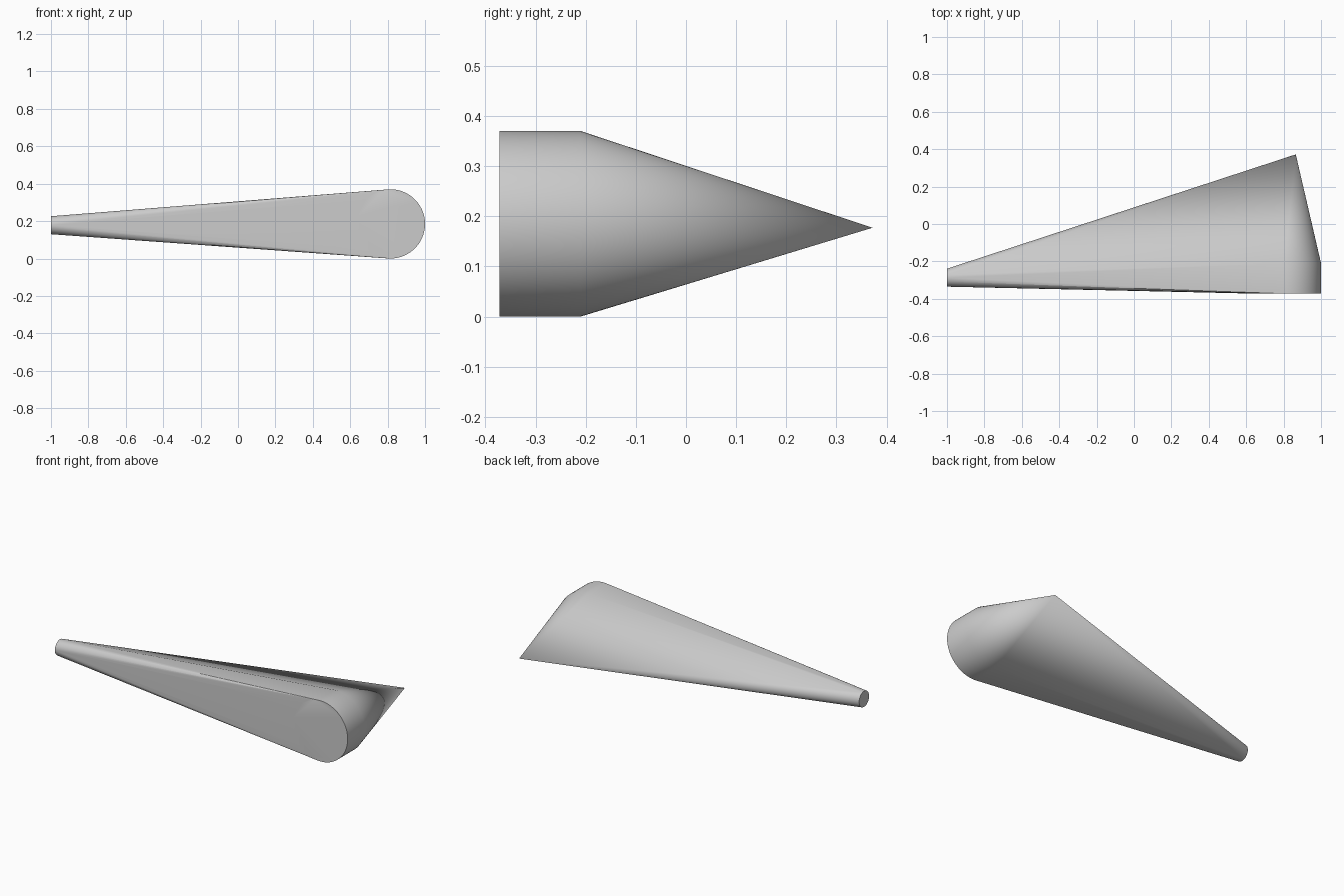
import bpy, bmesh, math
from mathutils import Vector

# Remove the default cube
cube = bpy.data.objects.get("Cube")
if cube:
    bpy.data.objects.remove(cube, do_unlink=True)

SEGMENTS = 96


def ring(bm, centre, radius, u, v):
    """Circle of points in the plane spanned by u and v."""
    for i in range(SEGMENTS):
        a = math.tau * i / SEGMENTS
        bm.verts.new(Vector(centre) + radius * (math.cos(a) * Vector(u) + math.sin(a) * Vector(v)))


X, Y, Z = (1, 0, 0), (0, 1, 0), (0, 0, 1)
bm = bmesh.new()

# Rounded heel: short drum along y
for y in (-0.372, -0.21):
    ring(bm, (0.815, y, 0.185), 0.185, X, Z)
# Slim tip: small disc facing -x
ring(bm, (-1, -0.287, 0.178), 0.048, Y, Z)
# Rear point
bm.verts.new((0.865, 0.372, 0.177))

# Stretch one taut skin over the three
hull = bmesh.ops.convex_hull(bm, input=bm.verts)
unused = {g for g in hull["geom_interior"] + hull["geom_unused"] if isinstance(g, bmesh.types.BMVert)}
bmesh.ops.delete(bm, geom=list(unused), context='VERTS')
bmesh.ops.dissolve_limit(bm, angle_limit=math.radians(0.1), verts=bm.verts, edges=bm.edges)
bmesh.ops.recalc_face_normals(bm, faces=bm.faces)

mesh = bpy.data.meshes.new("wedge_body")
bm.to_mesh(mesh)
bm.free()
body = bpy.data.objects.new("wedge_body", mesh)
bpy.context.collection.objects.link(body)

# Plain grey
grey = bpy.data.materials.new("plain_grey")
grey.use_nodes = True
colour = (0.6, 0.6, 0.6, 1)
grey.diffuse_color = colour
grey.node_tree.nodes["Principled BSDF"].inputs["Base Color"].default_value = colour
mesh.materials.append(grey)

# Smooth shading with sharp rims
bpy.context.view_layer.objects.active = body
body.select_set(True)
bpy.ops.object.shade_smooth_by_angle(angle=math.radians(30))
